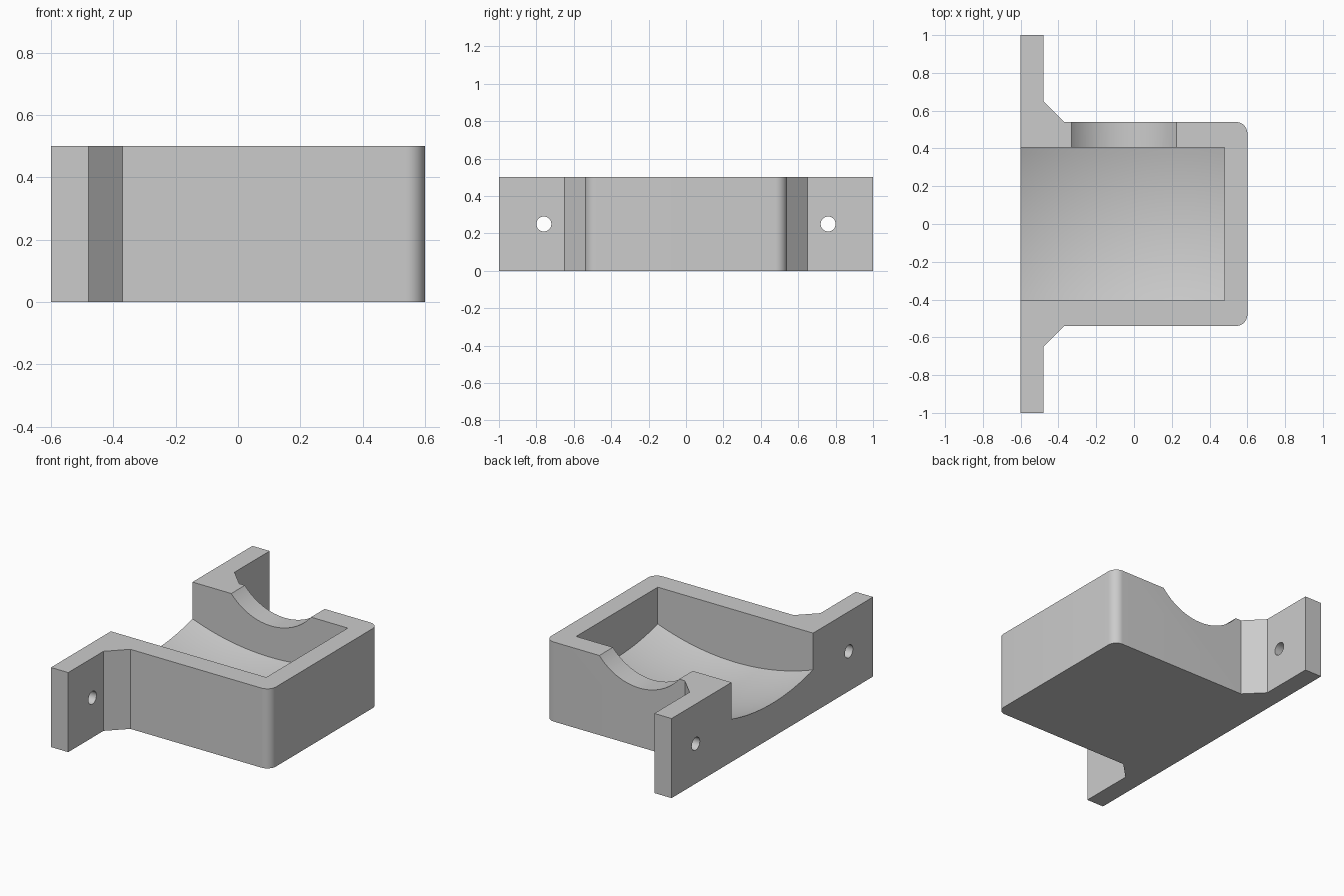
import bpy, bmesh, math
from mathutils import Matrix

old = bpy.data.objects.get("Cube")
if old:
    bpy.data.objects.remove(old, do_unlink=True)

HEIGHT = 0.5

grey = bpy.data.materials.new("plain_grey")
grey.use_nodes = True
grey.diffuse_color = (0.6, 0.6, 0.6, 1)
grey.node_tree.nodes["Principled BSDF"].inputs["Base Color"].default_value = (0.6, 0.6, 0.6, 1)


def make_object(name, bm, cutter=False):
    bmesh.ops.recalc_face_normals(bm, faces=bm.faces[:])
    mesh = bpy.data.meshes.new(name)
    bm.to_mesh(mesh)
    bm.free()
    mesh.materials.append(grey)
    ob = bpy.data.objects.new(name, mesh)
    bpy.context.collection.objects.link(ob)
    ob.hide_render = cutter
    return ob


def cylinder(name, radius, length, axis, location, sides):
    bm = bmesh.new()
    turn = Matrix.Rotation(math.pi / 2, 4, axis)
    bmesh.ops.create_cone(bm, cap_ends=True, segments=sides, radius1=radius, radius2=radius,
                          depth=length, matrix=Matrix.Translation(location) @ turn)
    return make_object(name, bm, cutter=True)


# Bracket outline: half of it, mirrored in y, with rounded outer corners
half = [(-0.6, 1.0), (-0.48, 1.0), (-0.48, 0.65), (-0.37, 0.54)]
r = 0.06
for i in range(13):
    a = math.pi / 2 * (1 - i / 12)
    half.append((0.6 - r + r * math.cos(a), 0.54 - r + r * math.sin(a)))
outline = half + [(x, -y) for x, y in reversed(half)]

bm = bmesh.new()
base = bm.faces.new([bm.verts.new((x, y, 0)) for x, y in outline])
top = bmesh.ops.extrude_face_region(bm, geom=[base])["geom"]
bmesh.ops.translate(bm, vec=(0, 0, HEIGHT), verts=[g for g in top if isinstance(g, bmesh.types.BMVert)])
bracket = make_object("bracket", bm)

# Open cavity with a shallow spherical floor
R, FLOOR, CX = 1.6, 0.12, -0.06
x0, x1, wy = -0.7, 0.48, 0.405
bm = bmesh.new()
bmesh.ops.create_grid(bm, x_segments=32, y_segments=24, size=1)
for v in bm.verts:
    v.co.x = (x0 + x1) / 2 + v.co.x * (x1 - x0) / 2
    v.co.y *= wy
    v.co.z = FLOOR + R - math.sqrt(R * R - (v.co.x - CX) ** 2 - v.co.y ** 2)
lid = bmesh.ops.extrude_face_region(bm, geom=bm.faces[:])["geom"]
for g in lid:
    if isinstance(g, bmesh.types.BMVert):
        g.co.z = HEIGHT + 0.2
cutters = [make_object("cavity_cutter", bm, cutter=True)]

# Rounded notch in the back wall
notch_r, depth = 0.361, 0.13
cutters.append(cylinder("notch_cutter", notch_r, 0.3, "X",
                        (-0.053, 0.5, HEIGHT - depth + notch_r), 96))

# Screw hole in each flange
for side, name in ((1, "back"), (-1, "front")):
    cutters.append(cylinder(name + "_hole_cutter", 0.04, 0.4, "Y", (-0.54, side * 0.76, 0.25), 32))

bpy.context.view_layer.objects.active = bracket
bracket.select_set(True)
for cutter in cutters:
    mod = bracket.modifiers.new(cutter.name, "BOOLEAN")
    mod.operation = "DIFFERENCE"
    mod.solver = "EXACT"
    mod.object = cutter
    bpy.ops.object.modifier_apply(modifier=mod.name)
    bpy.data.objects.remove(cutter, do_unlink=True)

bpy.ops.object.shade_smooth_by_angle(angle=math.radians(25))
